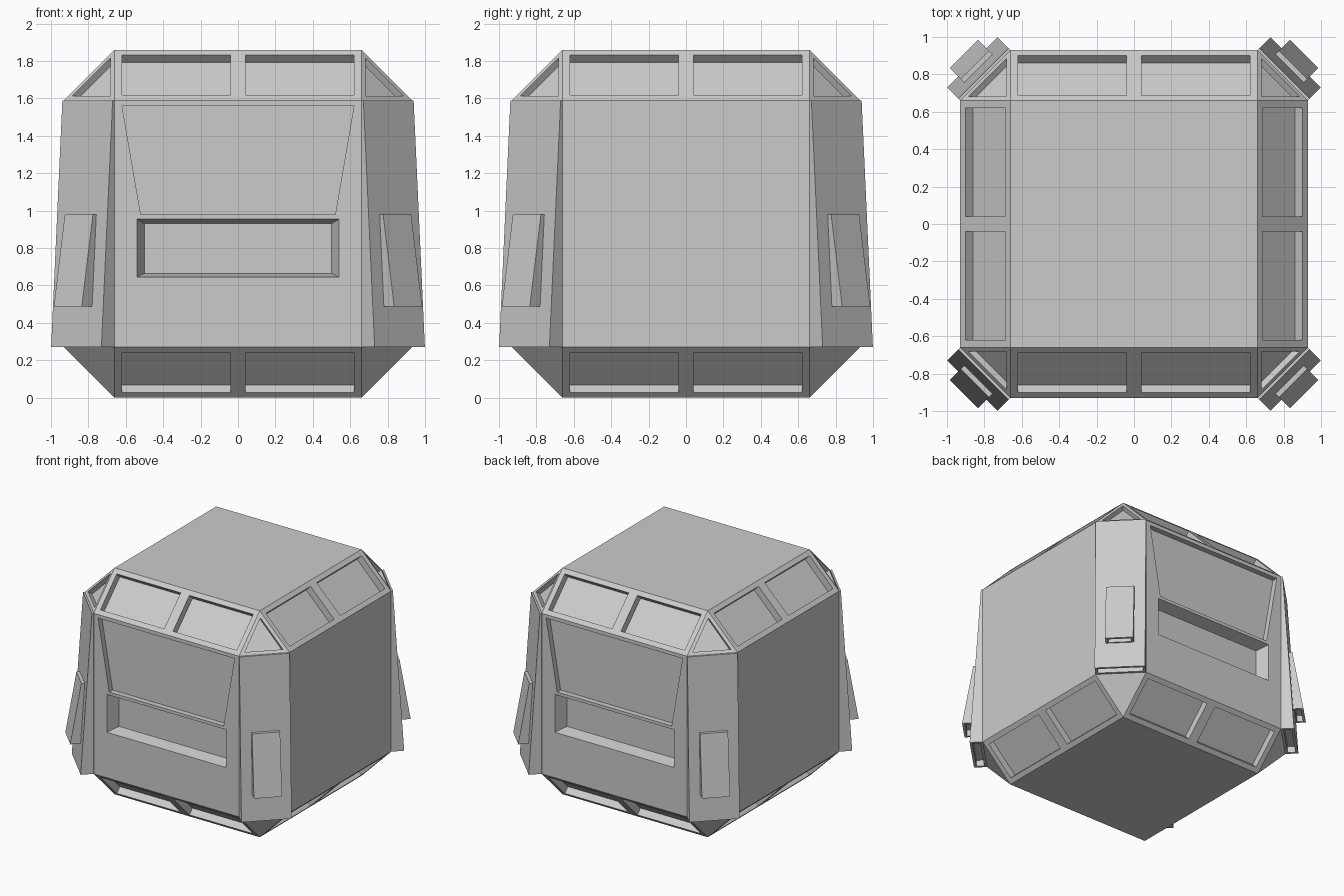
import bpy, bmesh
from math import pi
from mathutils import Matrix, Vector

if "Cube" in bpy.data.objects:
    bpy.data.objects.remove(bpy.data.objects["Cube"])


def hull_bm(points):
    """Convex solid through the given points, with flat polygons merged."""
    bm = bmesh.new()
    for p in points:
        bm.verts.new(p)
    bmesh.ops.convex_hull(bm, input=bm.verts[:])
    bmesh.ops.dissolve_limit(bm, angle_limit=0.01, verts=bm.verts[:], edges=bm.edges[:])
    bmesh.ops.recalc_face_normals(bm, faces=bm.faces[:])
    bm.normal_update()
    return bm


def recess(bm, faces, margin, depth):
    """Flat border, then a straight-walled pocket."""
    bmesh.ops.inset_individual(bm, faces=faces, thickness=margin, depth=0, use_even_offset=True)
    bm.normal_update()
    bmesh.ops.inset_individual(bm, faces=faces, thickness=0, depth=-depth, use_even_offset=True)
    bm.normal_update()


def to_object(bm, name):
    mesh = bpy.data.meshes.new(name)
    bm.to_mesh(mesh)
    bm.free()
    ob = bpy.data.objects.new(name, mesh)
    bpy.context.collection.objects.link(ob)
    return ob


# Main body: chamfered cube
A, B, MID = 0.66, 0.93, 0.93
S = (-1, 1)
pts = []
for sx in S:
    for sy in S:
        for sz in S:
            for a, b, c in ((A, A, B), (A, B, A), (B, A, A)):
                pts.append((sx * a, sy * b, sz * c + MID))
bm = hull_bm(pts)


def slanted(axis):
    other = 1 - axis
    return [f for f in bm.faces if abs(f.normal.z) > 0.5
            and abs(f.normal[other]) > 0.5 and abs(f.normal[axis]) < 0.1]


# Split the sloped edge bands in two and sink a window in each half
for axis in (0, 1):
    faces = slanted(axis)
    geom = set(faces)
    for f in faces:
        geom.update(f.edges)
        geom.update(f.verts)
    n = Vector((0, 0, 0))
    n[axis] = 1
    bmesh.ops.bisect_plane(bm, geom=list(geom), plane_co=(0, 0, 0), plane_no=n)
    bm.normal_update()
windows = slanted(0) + slanted(1)
corners = [f for f in bm.faces if f.normal.z > 0.4 and abs(f.normal.x) > 0.4
           and abs(f.normal.y) > 0.4]
recess(bm, windows, 0.04, 0.057)
recess(bm, corners, 0.027, 0.038)
body = to_object(bm, "body")


# Front and back pockets: tapered slot and shallow trapezoid panel
def cut(points, side):
    cutter = to_object(hull_bm([(x, side * y, z) for x, y, z in points]), "pocket_cutter")
    cutter.hide_render = True
    mod = body.modifiers.new("pocket", 'BOOLEAN')
    mod.object = cutter
    mod.operation = 'DIFFERENCE'
    mod.solver = 'EXACT'
    bpy.context.view_layer.objects.active = body
    bpy.ops.object.modifier_apply(modifier=mod.name)
    bpy.data.objects.remove(cutter)


for side in S:
    slot = [(s * w, y, z) for s in S
            for w, y, lo, hi in ((0.548, 0.95, 0.64, 0.96), (0.50, 0.83, 0.665, 0.93))
            for z in (lo, hi)]
    trapezoid = [(s * w, y, z) for s in S for y in (0.95, 0.885)
                 for w, z in ((0.52, 0.98), (0.62, 1.56))]
    cut(slot, side)
    cut(trapezoid, side)


# Corner armour: wedge with a smaller wedge box, both hollow underneath
def wedge(name, half, low, high, quarter):
    """low / high: (z, inner distance, outer distance) along the diagonal."""
    bm = hull_bm([(d, s * half, z) for z, i, o in (low, high) for d in (i, o) for s in S])
    recess(bm, [f for f in bm.faces if f.normal.z < -0.9], 0.02, 0.05)
    bm.transform(Matrix.Rotation(pi / 4 + quarter * pi / 2, 4, 'Z'))
    to_object(bm, name)


for q in range(4):
    wedge("corner_panel", 0.19, (0.27, 1.124, 1.223), (1.59, 1.124, 1.138), q)
    wedge("corner_box", 0.106, (0.487, 1.20, 1.287), (0.98, 1.172, 1.203), q)
